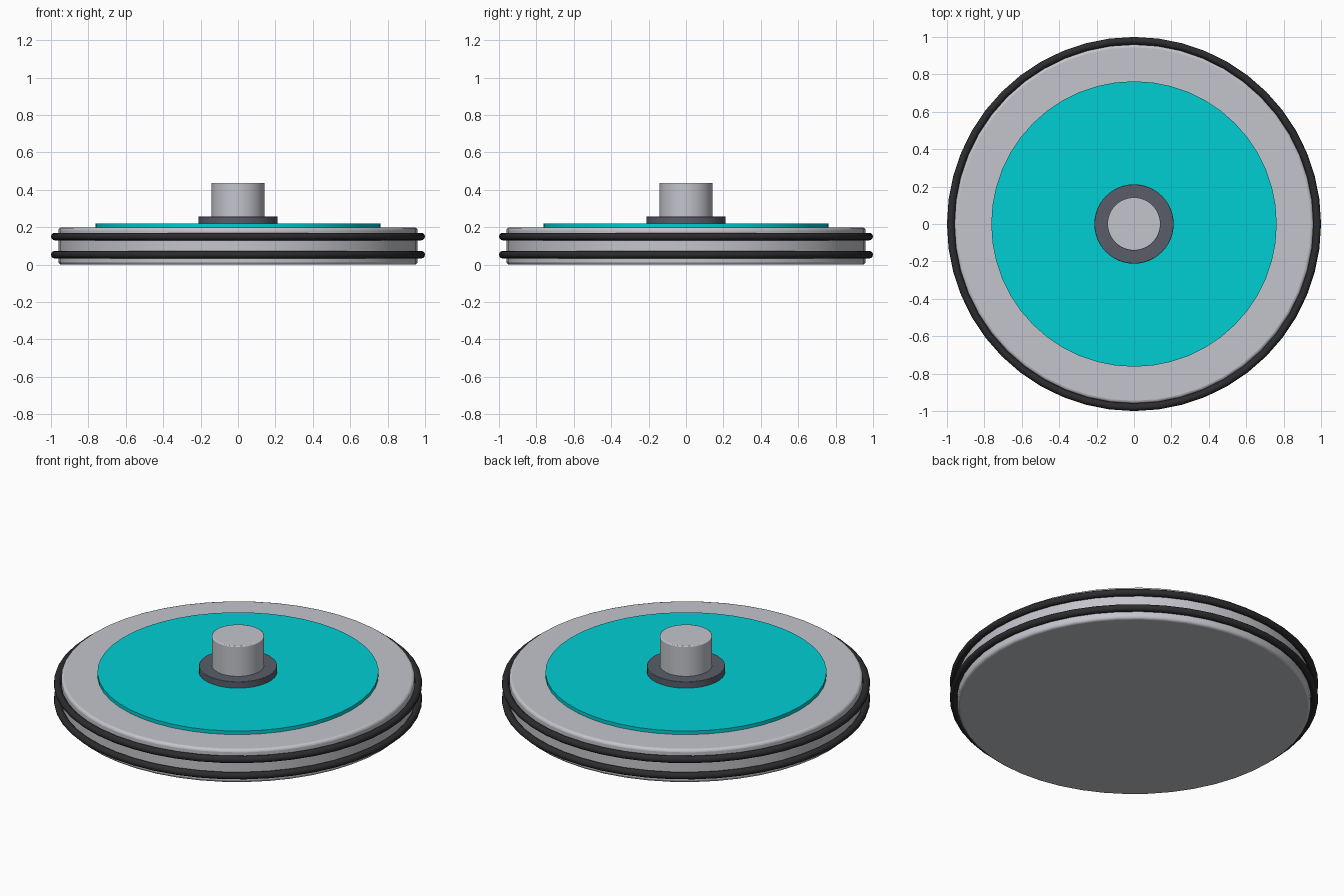
import bpy
import math

cube = bpy.data.objects.get("Cube")
if cube:
    bpy.data.objects.remove(cube, do_unlink=True)


def material(name, colour, metallic=0.0, roughness=0.5):
    mat = bpy.data.materials.new(name)
    mat.use_nodes = True
    mat.diffuse_color = (*colour, 1)
    bsdf = mat.node_tree.nodes["Principled BSDF"]
    bsdf.inputs["Base Color"].default_value = (*colour, 1)
    bsdf.inputs["Metallic"].default_value = metallic
    bsdf.inputs["Roughness"].default_value = roughness
    return mat


light_grey = material("light grey", (0.55, 0.56, 0.60))
teal = material("teal", (0.0, 0.62, 0.65))
slate = material("slate grey", (0.10, 0.11, 0.14))
rubber = material("black rubber", (0.025, 0.025, 0.028), roughness=0.8)


def finish(name, mat):
    obj = bpy.context.object
    obj.name = obj.data.name = name
    obj.data.materials.append(mat)
    bpy.ops.object.shade_smooth_by_angle(angle=math.radians(35))
    return obj


def disc(name, radius, bottom, top, mat, bevel=0.0, sides=48):
    bpy.ops.mesh.primitive_cylinder_add(
        vertices=sides, radius=radius, depth=top - bottom,
        location=(0, 0, (bottom + top) / 2))
    obj = finish(name, mat)
    if bevel:
        mod = obj.modifiers.new("rounded rim", "BEVEL")
        mod.width = bevel
        mod.segments = 3
        mod.limit_method = "ANGLE"
    return obj


# Main wheel, coloured face plate, collar and central shaft
disc("wheel_body", 0.96, 0.0, 0.198, light_grey, 0.015)
disc("face_plate", 0.763, 0.19, 0.219, teal)
disc("shaft_collar", 0.212, 0.21, 0.257, slate, 0.003)
disc("shaft", 0.142, 0.25, 0.437, light_grey, 0.005)

# Pair of rubber rings around the rim
for name, height in (("lower_ring", 0.053), ("upper_ring", 0.15)):
    bpy.ops.mesh.primitive_torus_add(
        major_radius=0.98, minor_radius=0.02, major_segments=48,
        minor_segments=12, location=(0, 0, height))
    finish(name, rubber)
